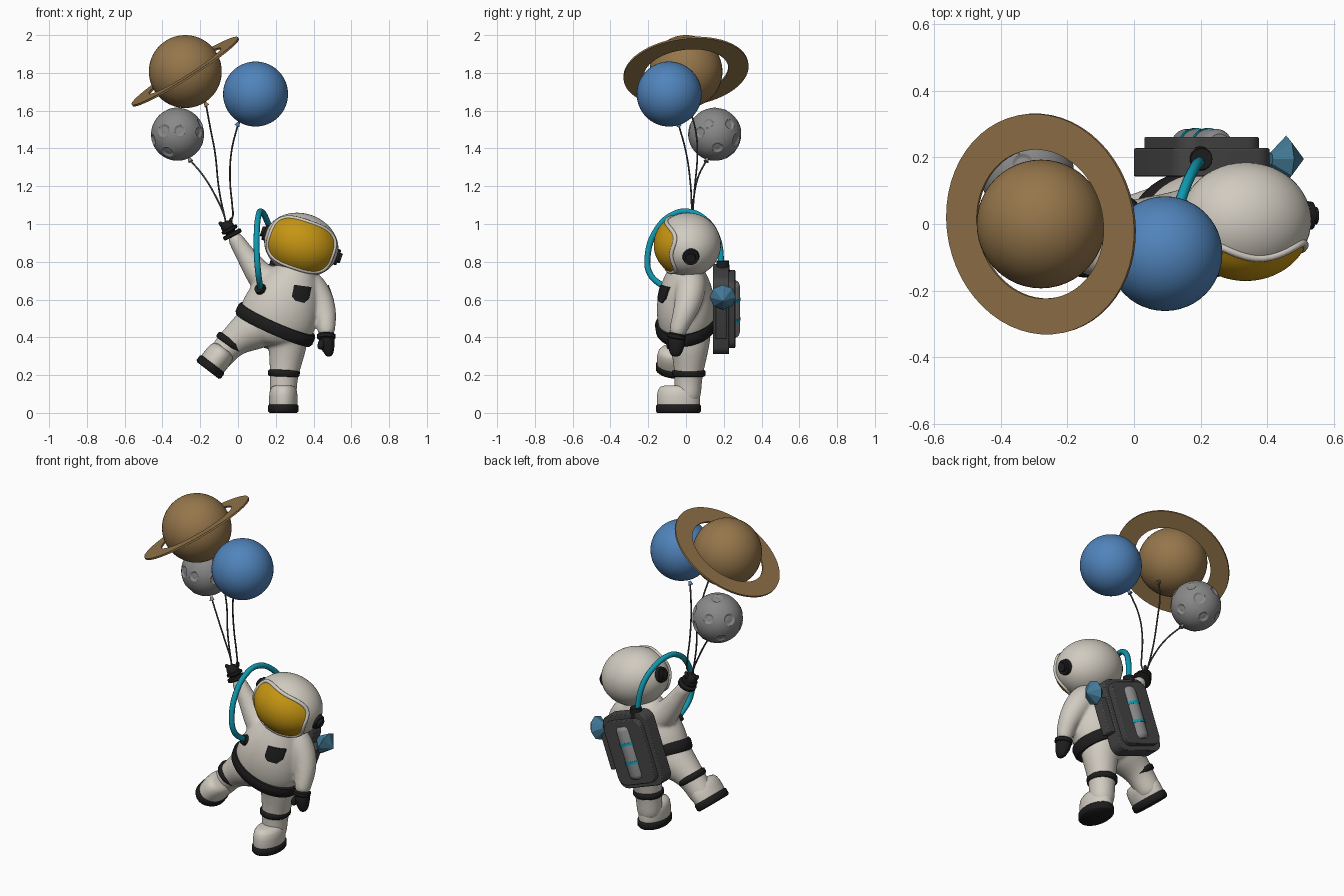
import bpy, bmesh, math
from mathutils import Vector, Matrix
from mathutils.bvhtree import BVHTree

if "Cube" in bpy.data.objects:
    bpy.data.objects.remove(bpy.data.objects["Cube"])

def mat(name, r, g, b):
    m = bpy.data.materials.new(name)
    m.diffuse_color = (r, g, b, 1)
    m.use_nodes = True
    m.node_tree.nodes["Principled BSDF"].inputs["Base Color"].default_value = m.diffuse_color
    return m

WHITE = mat("suit white", .64, .60, .53)
GOLD = mat("visor gold", .56, .30, .006)
TAN = mat("ringed planet tan", .30, .18, .07)
BLUE = mat("balloon blue", .08, .23, .50)
GREY = mat("moon grey", .25, .25, .25)
DARK = mat("pack dark grey", .06, .06, .06)
BLACK = mat("trim black", .012, .012, .012)
TEAL = mat("hose teal", .005, .32, .44)
DISH = mat("dish blue", .055, .19, .30)

def finish(name, bm, m, matrix=None, angle=35):
    bmesh.ops.recalc_face_normals(bm, faces=bm.faces)
    if matrix:
        bm.transform(matrix)
    me = bpy.data.meshes.new(name)
    bm.to_mesh(me)
    bm.free()
    me.materials.append(m)
    ob = bpy.data.objects.new(name, me)
    bpy.context.collection.objects.link(ob)
    activate(ob)
    if angle:
        bpy.ops.object.shade_smooth_by_angle(angle=math.radians(angle))
    return ob

def activate(ob):
    bpy.ops.object.select_all(action='DESELECT')
    ob.select_set(True)
    bpy.context.view_layer.objects.active = ob

def frame(x, y, z, tilt=0):
    return Matrix.Translation((x, y, z)) @ Matrix.Rotation(math.radians(tilt), 4, 'Y')

def aim(p, d):
    return Matrix.Translation(p) @ Vector(d).to_track_quat('Z', 'Y').to_matrix().to_4x4()

def loft(bm, pts, n=20):
    """pts: (x, y, z, radius across, radius in depth)"""
    P = [Vector(p[:3]) for p in pts]
    rings = []
    for i, p in enumerate(pts):
        t = (P[min(i + 1, len(P) - 1)] - P[max(i - 1, 0)]).normalized()
        u = Vector((0, 1, 0)).cross(t).normalized()
        v = t.cross(u)
        rings.append([bm.verts.new(P[i] + u * p[3] * math.cos(a) + v * p[-1] * math.sin(a))
                      for a in (2 * math.pi * k / n for k in range(n))])
    for a, b in zip(rings, rings[1:]):
        for k in range(n):
            bm.faces.new((a[k], a[(k + 1) % n], b[(k + 1) % n], b[k]))
    bm.faces.new(rings[0][::-1])
    bm.faces.new(rings[-1])

def band(name, c, axis, ru, rv, h, m, matrix=None):
    bm = bmesh.new()
    c, axis = Vector(c), Vector(axis).normalized()
    loft(bm, [(*(c + axis * h * s), ru - d, rv - d)
              for s, d in ((-.5, .008), (-.3, 0), (.3, 0), (.5, .008))], 48)
    return finish(name, bm, m, matrix, 50)

def tube(name, pts, r, m, cyclic=False, matrix=None):
    cu = bpy.data.curves.new(name, 'CURVE')
    cu.dimensions = '3D'
    cu.bevel_depth, cu.bevel_resolution, cu.resolution_u = r, 3, 8
    cu.use_fill_caps = True
    s = cu.splines.new('BEZIER')
    s.bezier_points.add(len(pts) - 1)
    for b, p in zip(s.bezier_points, pts):
        b.co = p
        b.handle_left_type = b.handle_right_type = 'AUTO'
    s.use_cyclic_u = cyclic
    cu.materials.append(m)
    ob = bpy.data.objects.new(name, cu)
    bpy.context.collection.objects.link(ob)
    if matrix:
        ob.matrix_world = matrix
    activate(ob)
    bpy.ops.object.convert(target='MESH')

def sphere(name, c, r, m, scale=(1, 1, 1), matrix=None):
    bm = bmesh.new()
    bmesh.ops.create_uvsphere(bm, u_segments=48, v_segments=32, radius=r)
    bmesh.ops.scale(bm, vec=scale, verts=bm.verts)
    return finish(name, bm, m, (matrix or Matrix()) @ Matrix.Translation(c), 60)

def cyl(name, matrix, r1, r2, h, m, n=32, angle=35):
    bm = bmesh.new()
    bmesh.ops.create_cone(bm, cap_ends=True, segments=n, radius1=r1, radius2=r2, depth=h)
    return finish(name, bm, m, matrix, angle)

# Suit: torso, arms and legs fused into one smooth skin
bm = bmesh.new()
loft(bm, [(.185, 0, .35, .10, .08), (.19, 0, .40, .185, .13), (.20, 0, .48, .215, .155), (.24, 0, .58, .205, .16),
          (.285, 0, .68, .165, .135), (.315, 0, .75, .11, .10), (.33, 0, .80, .08, .08)])
loft(bm, [(.20, .02, .68, .10), (.14, .02, .70, .085), (.09, .025, .76, .067), (.045, .03, .83, .054), (.005, .03, .89, .045), (-.03, .03, .95, .04)])
loft(bm, [(.31, .02, .70, .09), (.38, .025, .68, .085), (.43, .02, .61, .078), (.465, -.01, .52, .062), (.468, -.04, .45, .048), (.467, -.05, .40, .042)])
loft(bm, [(.23, .01, .50, .12), (.265, .02, .40, .115), (.26, .02, .32, .098), (.245, .015, .22, .078), (.24, .01, .14, .072), (.24, .01, .04, .07)])
loft(bm, [(.16, 0, .50, .12), (.09, 0, .45, .125), (.02, 0, .41, .098), (-.04, 0, .365, .078), (-.09, 0, .305, .073), (-.14, 0, .25, .07)])
body = finish("suit_body", bm, WHITE)
s = body.modifiers.new("round", 'SUBSURF')
s.levels = s.render_levels = 2
r = body.modifiers.new("fuse", 'REMESH')
r.mode, r.voxel_size, r.use_smooth_shade = 'VOXEL', .009, True
s = body.modifiers.new("soften", 'SMOOTH')
s.factor, s.iterations = .5, 10
activate(body)
bpy.ops.object.convert(target='MESH')
bpy.ops.object.shade_smooth()
bvh = BVHTree.FromObject(body, bpy.context.evaluated_depsgraph_get())

def front(x, z):
    hit = bvh.ray_cast(Vector((x, -1, z)), Vector((0, 1, 0)))
    return hit[0], hit[1]

# Belt, leg bands and cuffs
band("belt", (.198, 0, .468), (.40, -.15, .9), .222, .163, .065, BLACK)
band("standing_leg_band", (.243, .015, .21), (.04, 0, 1), .084, .088, .036, BLACK)
band("raised_leg_band", (-.04, 0, .37), (.58, 0, .80), .084, .086, .036, BLACK)
band("raised_cuff", (-.03, .03, .945), (-.45, 0, .86), .053, .053, .024, BLACK)
band("raised_cuff_outer", (-.045, .03, .97), (-.45, 0, .86), .045, .045, .02, BLACK)
band("lowered_cuff", (.467, -.05, .405), (0, .2, 1), .05, .05, .03, BLACK)

# Boots: upper and sole share one local frame
for name, M in (("standing", frame(.24, -.04, 0)), ("raised", frame(-.16, -.04, .225, 37.5))):
    bm = bmesh.new()
    loft(bm, [(0, 0, z, a, b) for z, a, b in ((.02, .072, .11), (.05, .075, .114), (.09, .075, .114),
              (.12, .071, .108), (.138, .06, .096), (.146, .04, .07))], 40)
    finish(name + "_boot", bm, WHITE, M, 60)
    band(name + "_sole", (0, 0, .023), (0, 0, 1), .081, .12, .046, BLACK, M)

# Gloves
def glove(name, *fingers):
    bm = bmesh.new()
    for f in fingers:
        loft(bm, f, 12)
    ob = finish(name, bm, BLACK, None, 80)
    s = ob.modifiers.new("round", 'SUBSURF')
    s.levels = s.render_levels = 2

glove("lowered_glove",
      [(.467, -.05, .42, .036), (.468, -.05, .385, .046, .05), (.474, -.052, .35, .04, .045), (.482, -.055, .32, .027, .035), (.484, -.055, .297, .015, .02)],
      [(.45, -.07, .385, .02), (.438, -.085, .36, .02), (.435, -.09, .335, .015)])
glove("raised_glove",
      [(-.03, .03, .95, .03), (-.05, .03, .975, .038), (-.065, .03, 1.0, .035), (-.07, .03, 1.015, .02)],
      [(-.07, .03, .98, .014), (-.09, .025, 1.0, .013), (-.10, .02, 1.012, .008)],
      [(-.05, .05, .99, .014), (-.038, .055, 1.015, .012), (-.035, .05, 1.035, .007)])

# Helmet with visor, rim and ear caps
H = frame(.335, .01, .89, 19)
A, B, C = .20, .175, .166
sphere("helmet", (0, 0, 0), 1, WHITE, (A, B, C), H)

def visor_point(a, k, lift):
    c, s = math.cos(a), math.sin(a)
    q = k / (abs(c) ** 3 + abs(s) ** 3) ** (1 / 3)
    x, z = .17 * c * q, .124 * s * q
    return Vector((x, -B * math.sqrt(max(0, 1 - (x / A) ** 2 - (z / C) ** 2)) - lift, z))

bm = bmesh.new()
N = 64
rings = [[bm.verts.new(visor_point(2 * math.pi * i / N, k / 10, .006)) for i in range(N)] for k in range(1, 11)]
bm.faces.new(rings[0])
for a, b in zip(rings, rings[1:]):
    for i in range(N):
        bm.faces.new((a[i], a[(i + 1) % N], b[(i + 1) % N], b[i]))
finish("visor", bm, GOLD, H, 80)
tube("visor_rim", [visor_point(2 * math.pi * i / 40, 1.02, 0) for i in range(40)], .011, WHITE, True, H)
for side in (-1, 1):
    for step, (r, x) in enumerate(((.047, .195), (.03, .209))):
        M = H @ Matrix.Translation((side * x, .015, 0)) @ Matrix.Rotation(side * math.pi / 2, 4, 'Y')
        cyl(f"ear_cap_{'left' if side < 0 else 'right'}_{step}", M, r, r * .88, .03, BLACK)

# Chest pocket draped on the suit
bm = bmesh.new()
n = 8
R = Matrix.Rotation(math.radians(8), 2)
grid = []
for j in range(n + 1):
    v = j / n * 2 - 1
    w = .046 - (.022 * max(0, -v - .45) / .55)
    row = []
    for i in range(n + 1):
        u = i / n * 2 - 1
        x, z = .335 + u * w + v * .008, .63 + v * .042 - u * .006
        row.append(bm.verts.new(front(x, z)[0] + Vector((0, -.008, 0))))
    grid.append(row)
for j in range(n):
    for i in range(n):
        bm.faces.new((grid[j][i], grid[j][i + 1], grid[j + 1][i + 1], grid[j + 1][i]))
ext = bmesh.ops.extrude_face_region(bm, geom=bm.faces[:])
bmesh.ops.translate(bm, vec=(0, .016, 0), verts=[g for g in ext['geom'] if isinstance(g, bmesh.types.BMVert)])
finish("chest_pocket", bm, BLACK)

# Backpack: stepped rounded boxes, side box, tank and dish
K = frame(.203, 0, .55, 20)

def rounded_box(name, size, loc, radius, m):
    bm = bmesh.new()
    bmesh.ops.create_cube(bm, size=1)
    bmesh.ops.scale(bm, vec=size, verts=bm.verts)
    long = [e for e in bm.edges if abs(e.verts[0].co.y - e.verts[1].co.y) > size[1] * .9]
    bmesh.ops.bevel(bm, geom=long, offset=radius, segments=6, affect='EDGES', profile=.5)
    ob = finish(name, bm, m, K @ Matrix.Translation(loc))
    b = ob.modifiers.new("edge", 'BEVEL')
    b.width, b.segments, b.limit_method = .005, 2, 'ANGLE'

rounded_box("pack_main", (.31, .085, .43), (0, .185, 0), .055, DARK)
rounded_box("pack_step", (.26, .05, .375), (0, .236, 0), .05, DARK)
rounded_box("pack_side_box", (.07, .06, .21), (.165, .185, .005), .01, DARK)
bm = bmesh.new()
loft(bm, [(0, .235, z, r) for z, r in ((-.155, .035), (-.145, .046), (-.13, .05), (.13, .05), (.145, .046), (.155, .035))], 32)
finish("tank", bm, GREY, K)
for i, z in enumerate((-.055, .055)):
    cyl(f"tank_band_{i}", K @ Matrix.Translation((0, .235, z)), .053, .053, .016, TEAL)
bm = bmesh.new()
loft(bm, [(0, 0, z, r) for z, r in ((-.055, .02), (-.005, .07), (.05, .002))], 8)
finish("dish", bm, DISH, K @ Matrix.Translation((.222, .195, .145)) @ Matrix.Rotation(math.pi / 2, 4, 'Y'), 0)

# Air hose with its two collars
p, nrm = front(.12, .655)
tube("air_hose", [p, (.108, -.19, .735), (.10, -.203, .83), (.10, -.155, .97), (.11, -.07, 1.05), (.123, .01, 1.066),
                  (.15, .10, 1.025), (.18, .165, .93), (.20, .19, .76)], .016, TEAL)
cyl("chest_collar", aim(p, nrm), .034, .028, .035, BLACK)
cyl("pack_collar", frame(.20, .195, .775, 5), .038, .032, .06, BLACK)

# Balloons with knots and strings
HAND = (-.06, .03, .99)
saturn, globe, moon_c = Vector((-.279, 0, 1.807)), Vector((.093, -.089, 1.688)), Vector((-.32, .152, 1.475))
sphere("ringed_planet_balloon", saturn, .193, TAN)
sphere("blue_balloon", globe, .172, BLUE)
for name, c, knot, path, m in (
        ("ringed_planet", saturn, (-.17, .01, 1.635), [(-.145, .05, 1.50), (-.122, .06, 1.38), (-.10, .045, 1.18)], TAN),
        ("blue", globe, (0, -.04, 1.53), [(-.035, .0, 1.38), (-.042, .022, 1.23), (-.03, .03, 1.09), (-.028, .03, 1.04)], BLUE),
        ("moon", moon_c, (-.255, .11, 1.34), [(-.18, .065, 1.25), (-.11, .04, 1.13), (-.075, .035, 1.05)], GREY)):
    knot = Vector(knot)
    cyl(name + "_knot", aim(knot, knot - c), .006, .014, .022, m, 16)
    tube(name + "_string", [knot, *path, HAND], .0045, DARK)

# Planet ring
bm = bmesh.new()
N = 56
prof = ((.225, -.005), (.333, -.005), (.333, .005), (.225, .005))
vs = [[bm.verts.new((r * math.cos(2 * math.pi * i / N), r * math.sin(2 * math.pi * i / N), z)) for r, z in prof] for i in range(N)]
for i in range(N):
    a, b = vs[i], vs[(i + 1) % N]
    for k in range(4):
        bm.faces.new((a[k], b[k], b[(k + 1) % 4], a[(k + 1) % 4]))
finish("planet_ring", bm, TAN, aim(saturn, (-.532, -.11, .84)))

# Moon with sunken craters
craters = [Vector(d).normalized() for d in (
    (-.53, -.83, .15), (.08, -.98, .15), (.80, -.55, .08), (-.38, -.62, -.68), (.86, -.25, .42), (.72, .57, .38),
    (.52, .83, -.19), (.85, .1, -.5), (-.2, .9, .35), (-.85, .4, .3), (-.6, .6, -.5), (-.9, -.3, -.2), (-.1, .2, .97), (.1, .6, -.8))]
bm = bmesh.new()
bmesh.ops.create_icosphere(bm, subdivisions=6, radius=.14)
for v in bm.verts:
    d = v.co.normalized()
    for i, c in enumerate(craters):
        t = d.angle(c) / (.20 if i % 3 else .24)
        if t < 1.25:
            depth = -.009 if t < .75 else -.009 + .011 * (t - .75) / .25 if t < 1 else .002 * (1.25 - t) / .25
            v.co = d * (.14 + depth)
finish("moon_balloon", bm, GREY, Matrix.Translation(moon_c), 60)
